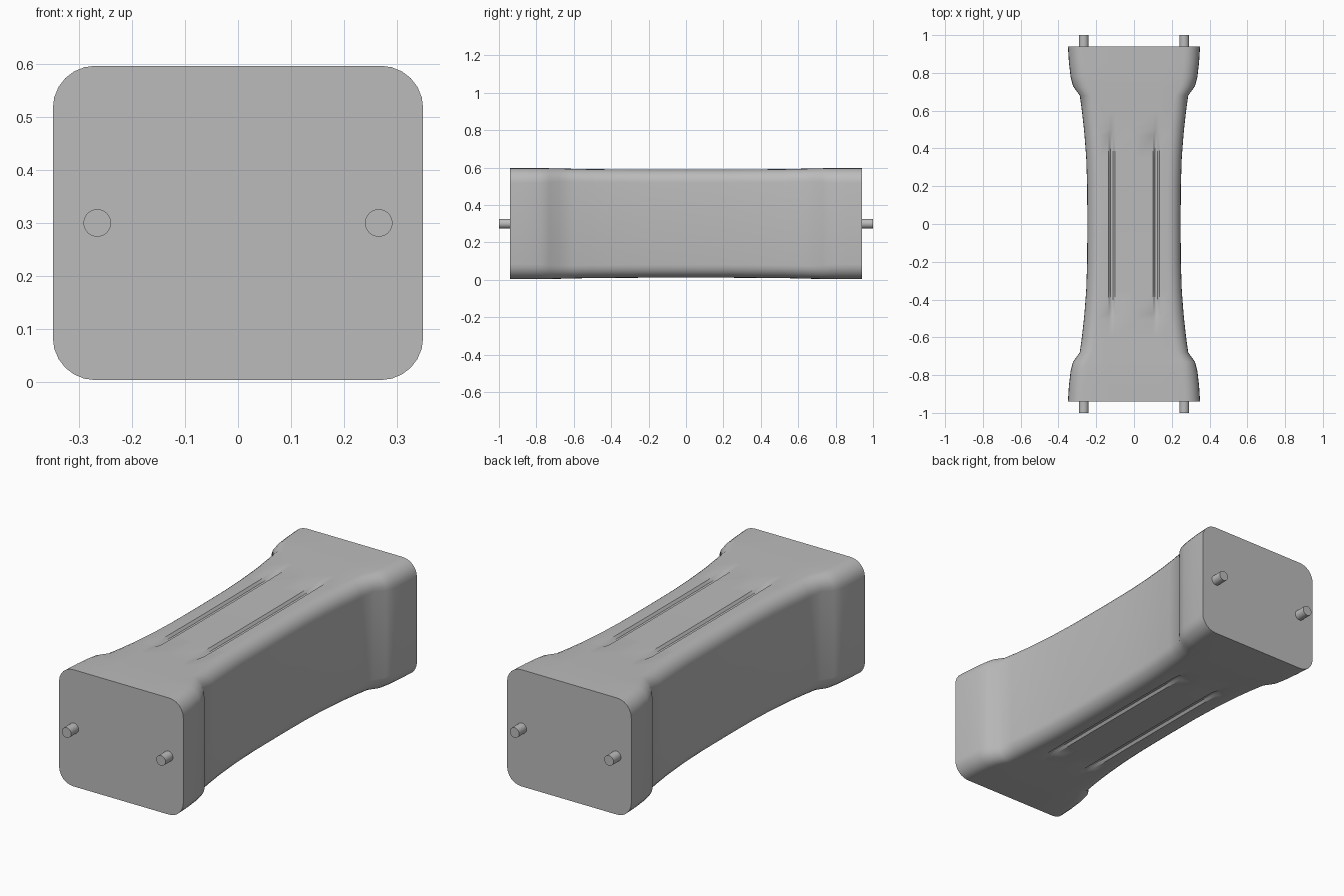
import bpy, bmesh, math

cube = bpy.data.objects.get("Cube")
if cube:
    bpy.data.objects.remove(cube, do_unlink=True)

grey = bpy.data.materials.new("plain grey")
grey.use_nodes = True
colour = (0.5, 0.5, 0.5, 1)
grey.diffuse_color = colour
grey.node_tree.nodes["Principled BSDF"].inputs["Base Color"].default_value = colour

MID_Z = 0.3
END = 0.94


def section(y, w, h, r, groove):
    """Rounded rectangle ring with two shallow grooves above and below."""
    quarter = [(0, h), (0.10, h), (0.11, h - groove), (0.125, h - groove), (0.135, h)]
    for i in range(7):
        a = math.radians(90 - 15 * i)
        quarter.append((w - r + r * math.cos(a), h - r + r * math.sin(a)))
    quarter.append((w, 0))
    right = quarter + [(x, -z) for x, z in reversed(quarter[:-1])]
    ring = right + [(-x, z) for x, z in reversed(right[1:-1])]
    return [(x, y, MID_Z + z) for x, z in ring]


# Half of the waisted outline: distance from middle, half width, half height, corner radius, groove
half = [
    (0.0, 0.247, 0.289, 0.07, 0.012),
    (0.2, 0.248, 0.289, 0.07, 0.012),
    (0.35, 0.253, 0.29, 0.07, 0.012),
    (0.47, 0.262, 0.291, 0.07, 0.012),
    (0.51, 0.266, 0.291, 0.07, 0),
    (0.6, 0.276, 0.293, 0.07, 0),
    (0.68, 0.287, 0.295, 0.07, 0),
    (0.73, 0.323, 0.296, 0.075, 0),
    (0.78, 0.336, 0.297, 0.08, 0),
    (0.86, 0.345, 0.297, 0.08, 0),
    (END, 0.35, 0.297, 0.08, 0),
]
stations = [(-s[0], *s[1:]) for s in reversed(half[1:])] + half

# Main body, lofted front to back
bm = bmesh.new()
rings = [[bm.verts.new(p) for p in section(*s)] for s in stations]
for a, b in zip(rings, rings[1:]):
    for i in range(len(a)):
        j = (i + 1) % len(a)
        bm.faces.new((a[i], a[j], b[j], b[i]))
bm.faces.new(rings[0])
bm.faces.new(rings[-1])
bmesh.ops.recalc_face_normals(bm, faces=bm.faces)
mesh = bpy.data.meshes.new("waisted_body")
bm.to_mesh(mesh)
bm.free()
body = bpy.data.objects.new("waisted_body", mesh)
bpy.context.collection.objects.link(body)
parts = [body]

# Two short pins on each end
for end, sy in (("front", -1), ("back", 1)):
    for side, sx in (("right", -1), ("left", 1)):
        bpy.ops.mesh.primitive_cylinder_add(
            vertices=32, radius=0.026, depth=0.08,
            location=(sx * 0.266, sy * 0.96, MID_Z), rotation=(math.pi / 2, 0, 0))
        pin = bpy.context.object
        pin.name = f"{end}_{side}_pin"
        parts.append(pin)

# Shared colour and smooth shading with sharp edges kept
for part in parts:
    part.data.materials.append(grey)
    bpy.ops.object.select_all(action="DESELECT")
    part.select_set(True)
    bpy.context.view_layer.objects.active = part
    bpy.ops.object.shade_smooth_by_angle(angle=math.radians(35))
